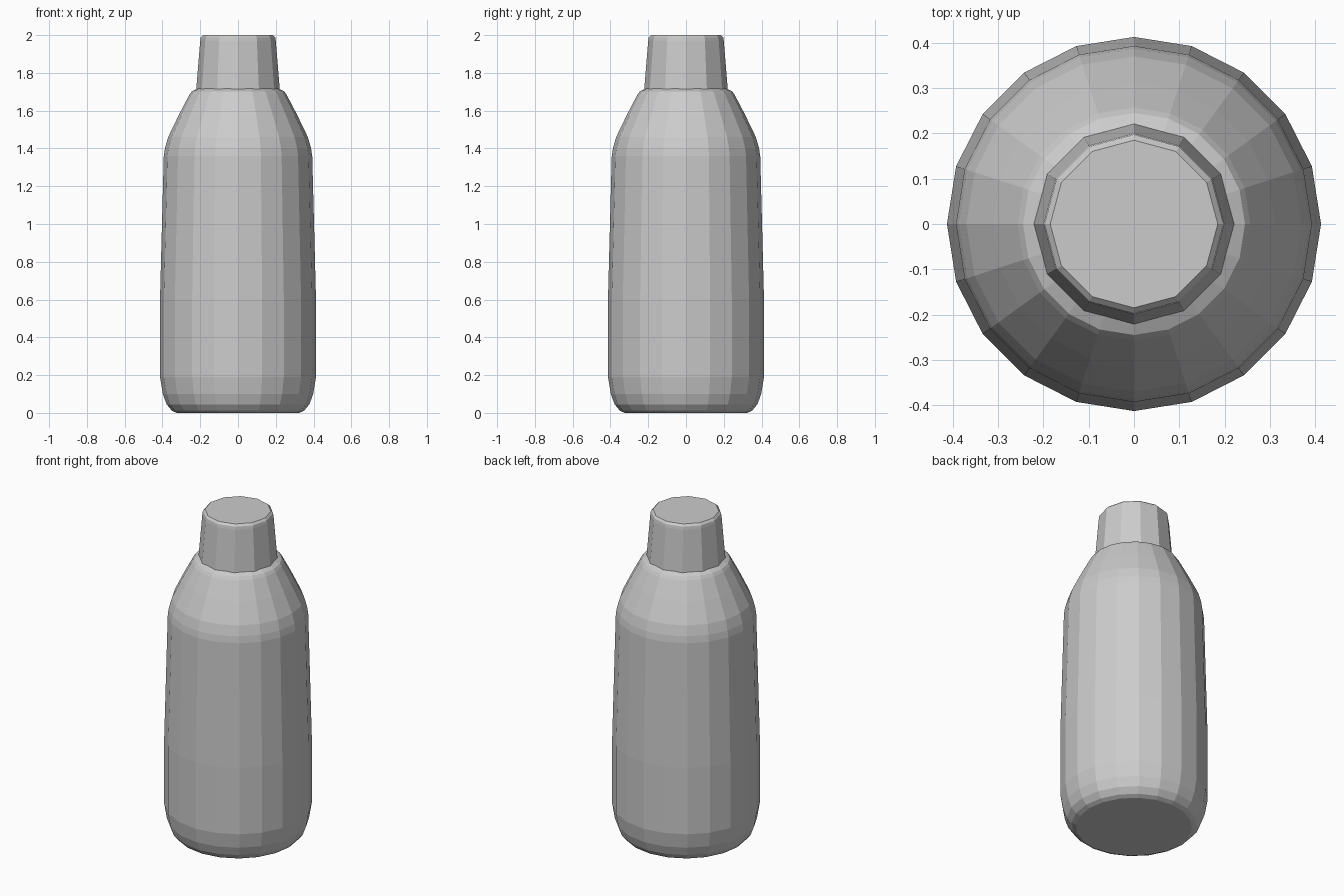
import bpy, bmesh
from math import sin, cos, tau

cube = bpy.data.objects.get("Cube")
if cube:
    bpy.data.objects.remove(cube)


def make_material(name, rgb):
    mat = bpy.data.materials.new(name)
    mat.use_nodes = True
    color = (*rgb, 1)
    mat.diffuse_color = color
    mat.node_tree.nodes["Principled BSDF"].inputs["Base Color"].default_value = color
    return mat


def lathe(name, profile, sides, mat):
    """Closed faceted solid turned from (radius, height) pairs."""
    bm = bmesh.new()
    rings = [[bm.verts.new((r * cos(tau * i / sides), r * sin(tau * i / sides), z))
              for i in range(sides)] for r, z in profile]
    for low, high in zip(rings, rings[1:]):
        for i in range(sides):
            j = (i + 1) % sides
            bm.faces.new((low[i], low[j], high[j], high[i]))
    bm.faces.new(rings[0][::-1])
    bm.faces.new(rings[-1])
    mesh = bpy.data.meshes.new(name)
    bm.to_mesh(mesh)
    bm.free()
    mesh.materials.append(mat)
    obj = bpy.data.objects.new(name, mesh)
    bpy.context.collection.objects.link(obj)
    return obj


grey = make_material("plain grey", (0.6, 0.6, 0.6))

# Bottle body: rounded foot, slightly tapering wall, sloping shoulder
lathe("bottle_body", [
    (0.325, 0), (0.35, 0.012), (0.378, 0.045), (0.398, 0.1), (0.413, 0.19),
    (0.413, 0.6), (0.393, 1.36), (0.387, 1.4), (0.37, 1.46), (0.312, 1.58),
    (0.257, 1.685), (0.245, 1.702), (0.215, 1.717)], 20, grey)

# Tapered cap with a narrow bevel at the top
lathe("bottle_cap", [
    (0.221, 1.715), (0.2, 1.97), (0.197, 1.988), (0.185, 2)], 12, grey)
